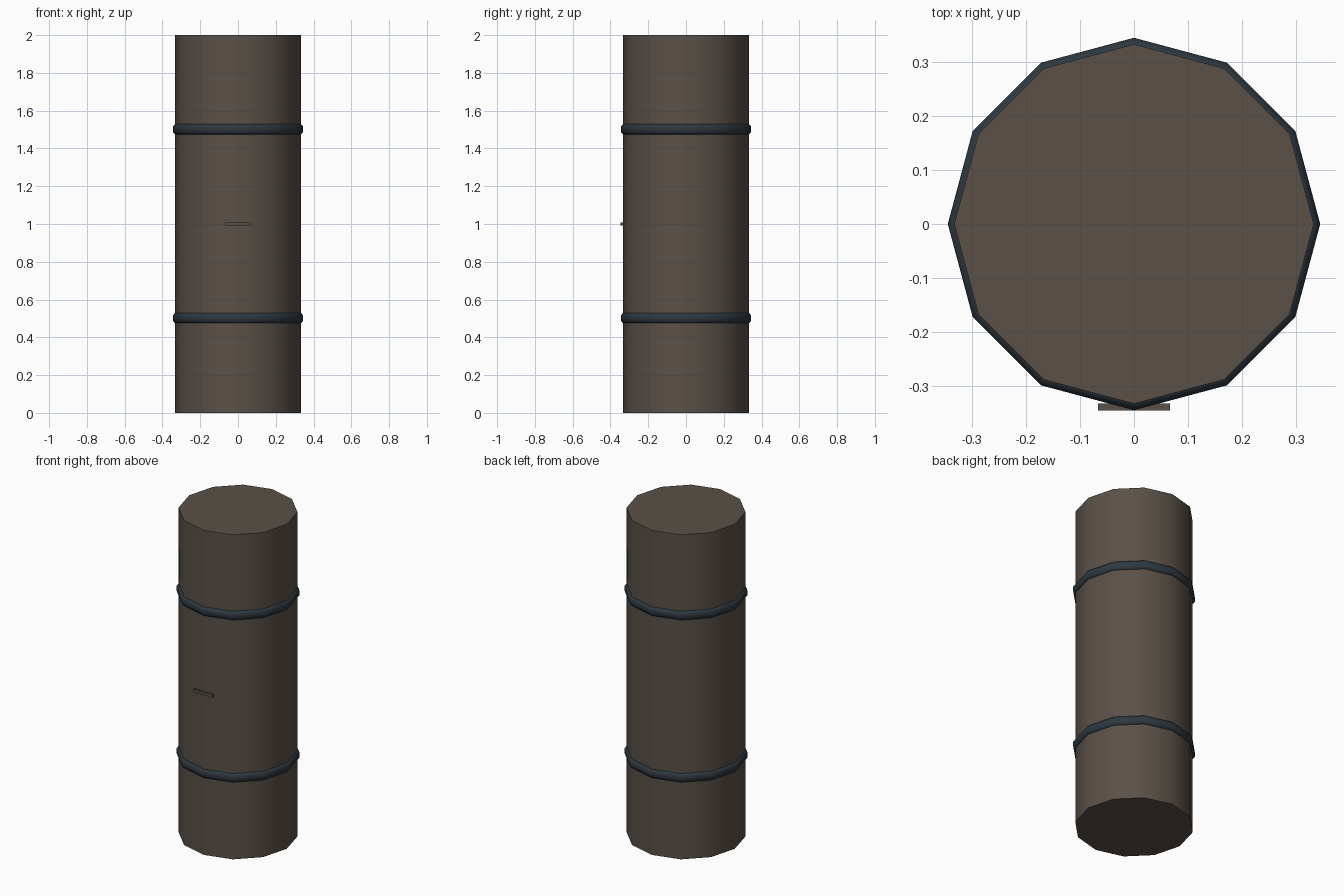
import bpy
from math import cos, sin, tau, radians

if "Cube" in bpy.data.objects:
    bpy.data.objects.remove(bpy.data.objects["Cube"], do_unlink=True)

SIDES = 12


def material(name, rgb):
    mat = bpy.data.materials.new(name)
    mat.use_nodes = True
    mat.diffuse_color = (*rgb, 1)
    mat.node_tree.nodes["Principled BSDF"].inputs["Base Color"].default_value = (*rgb, 1)
    return mat


def finish(obj, name, mat, smooth=True):
    obj.name = obj.data.name = name
    obj.data.materials.append(mat)
    if smooth:
        bpy.ops.object.select_all(action="DESELECT")
        obj.select_set(True)
        bpy.context.view_layer.objects.active = obj
        bpy.ops.object.shade_smooth_by_angle(angle=radians(50))
    return obj


def ring(name, profile, z, mat):
    """Sweep a closed (radius, height) profile around the body."""
    n = len(profile)
    verts = [(r * cos(tau * i / SIDES), r * sin(tau * i / SIDES), h)
             for i in range(SIDES) for r, h in profile]
    faces = [(i * n + j, (i + 1) % SIDES * n + j,
              (i + 1) % SIDES * n + (j + 1) % n, i * n + (j + 1) % n)
             for i in range(SIDES) for j in range(n)]
    mesh = bpy.data.meshes.new(name)
    mesh.from_pydata(verts, [], faces)
    obj = bpy.data.objects.new(name, mesh)
    obj.location.z = z
    bpy.context.collection.objects.link(obj)
    return finish(obj, name, mat)


brown = material("dull brown", (0.102, 0.081, 0.064))
slate = material("dark slate", (0.027, 0.040, 0.052))

# Main twelve-sided column
bpy.ops.mesh.primitive_cylinder_add(vertices=SIDES, radius=0.333, depth=2, location=(0, 0, 1))
finish(bpy.context.object, "column", brown)

# Rounded bands hugging the column
band = [(0.315, -0.028), (0.334, -0.027), (0.345, -0.014),
        (0.345, 0.014), (0.334, 0.027), (0.315, 0.028)]
for name, z in (("lower_band", 0.502), ("upper_band", 1.502)):
    ring(name, band, z, slate)

# Thin bar on the front
bpy.ops.mesh.primitive_cube_add(size=1, location=(0, -0.339, 1))
bar = bpy.context.object
bar.scale = (0.133, 0.013, 0.018)
finish(bar, "front_bar", brown, smooth=False)
